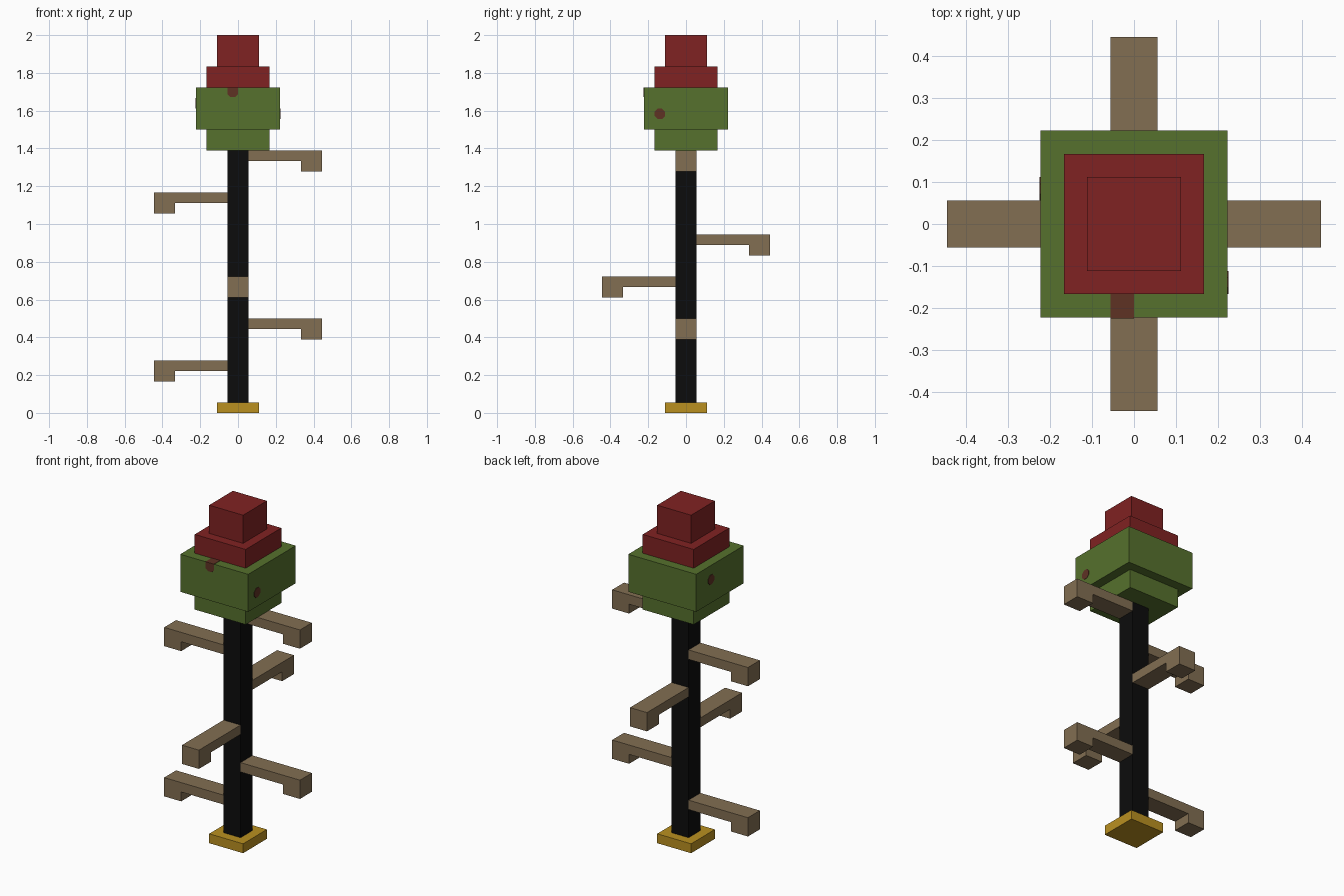
import bpy, bmesh, math
from mathutils import Matrix, Vector

old = bpy.data.objects.get("Cube")
if old:
    bpy.data.objects.remove(old, do_unlink=True)

U = 1 / 18  # block unit: the model is 36 blocks tall


def material(name, rgb):
    lin = [(c / 255 / 12.92) if c < 10.3 else ((c / 255 + 0.055) / 1.055) ** 2.4 for c in rgb]
    m = bpy.data.materials.new(name)
    m.use_nodes = True
    m.diffuse_color = (*lin, 1)
    bsdf = next(n for n in m.node_tree.nodes if n.type == "BSDF_PRINCIPLED")
    bsdf.inputs["Base Color"].default_value = (*lin, 1)
    return m


BLACK = material("black", (12, 12, 12))
GOLD = material("gold", (186, 144, 32))
TAN = material("tan", (130, 110, 82))
GREEN = material("green", (86, 113, 45))
RED = material("red", (128, 34, 34))
BROWN = material("dark brown", (94, 50, 36))


def finish(name, bm, mat):
    bmesh.ops.recalc_face_normals(bm, faces=bm.faces)
    me = bpy.data.meshes.new(name)
    bm.to_mesh(me)
    bm.free()
    me.materials.append(mat)
    ob = bpy.data.objects.new(name, me)
    bpy.context.collection.objects.link(ob)
    return ob


def block(name, half, z0, z1, mat):
    """Square block centred on the axis, sized in block units."""
    bm = bmesh.new()
    bmesh.ops.create_cube(bm, size=1)
    bmesh.ops.scale(bm, vec=(2 * half * U, 2 * half * U, (z1 - z0) * U), verts=bm.verts)
    bmesh.ops.translate(bm, vec=(0, 0, (z0 + z1) / 2 * U), verts=bm.verts)
    return finish(name, bm, mat)


def prism(name, profile, y0, y1, mat, turn=0):
    """Extrude an (x, z) profile along y, then turn it about the z axis."""
    bm = bmesh.new()
    face = bm.faces.new([bm.verts.new((x, y0, z)) for x, z in profile])
    ext = bmesh.ops.extrude_face_region(bm, geom=[face])
    verts = [v for v in ext["geom"] if isinstance(v, bmesh.types.BMVert)]
    bmesh.ops.translate(bm, vec=Vector((0, y1 - y0, 0)), verts=verts)
    bmesh.ops.transform(bm, matrix=Matrix.Rotation(math.radians(turn), 4, "Z"), verts=bm.verts)
    return finish(name, bm, mat)


# Stacked trunk and head
block("base", 2, 0, 1, GOLD)
block("pole", 1, 1, 25, BLACK)
block("head_lower", 3, 25, 27, GREEN)
block("head_upper", 4, 27, 31, GREEN)
block("cap_brim", 3, 31, 33, RED)
block("cap_top", 2, 33, 36, RED)

# Hooked arms: name, top height in blocks, turn about the pole
arms = [
    ("arm_left_upper", 25, 0), ("arm_left_lower", 9, 0),
    ("arm_right_upper", 21, 180), ("arm_right_lower", 5, 180),
    ("arm_back", 17, 90), ("arm_front", 13, -90),
]
for name, top, turn in arms:
    hook = [(1, top), (8, top), (8, top - 2), (6, top - 2), (6, top - 1), (1, top - 1)]
    prism(name, [(x * U, z * U) for x, z in hook], -U, U, TAN, turn)


def octagon(cx, cz):
    r = U / 2 / math.cos(math.pi / 8)
    return [(cx * U + r * math.cos(math.pi * (k + 0.5) / 4),
             cz * U + r * math.sin(math.pi * (k + 0.5) / 4)) for k in range(8)]


# Round spots on the two sides of the head
face_y = -4 * U
prism("spot_left", octagon(-2.5, 28.5), face_y - 0.002, face_y + 0.004, BROWN, 90)
prism("spot_right", octagon(-1.5, 29.5), face_y - 0.002, face_y + 0.004, BROWN, -90)

# Front spot, which runs over the top edge back to the cap
top = 31 * U + 0.0015
front = [(-U, top), (-U, 30.35 * U), (-0.72 * U, 30.1 * U),
         (-0.28 * U, 30.1 * U), (0, 30.35 * U), (0, top)]
prism("spot_front", front, face_y - 0.002, -2.95 * U, BROWN)
